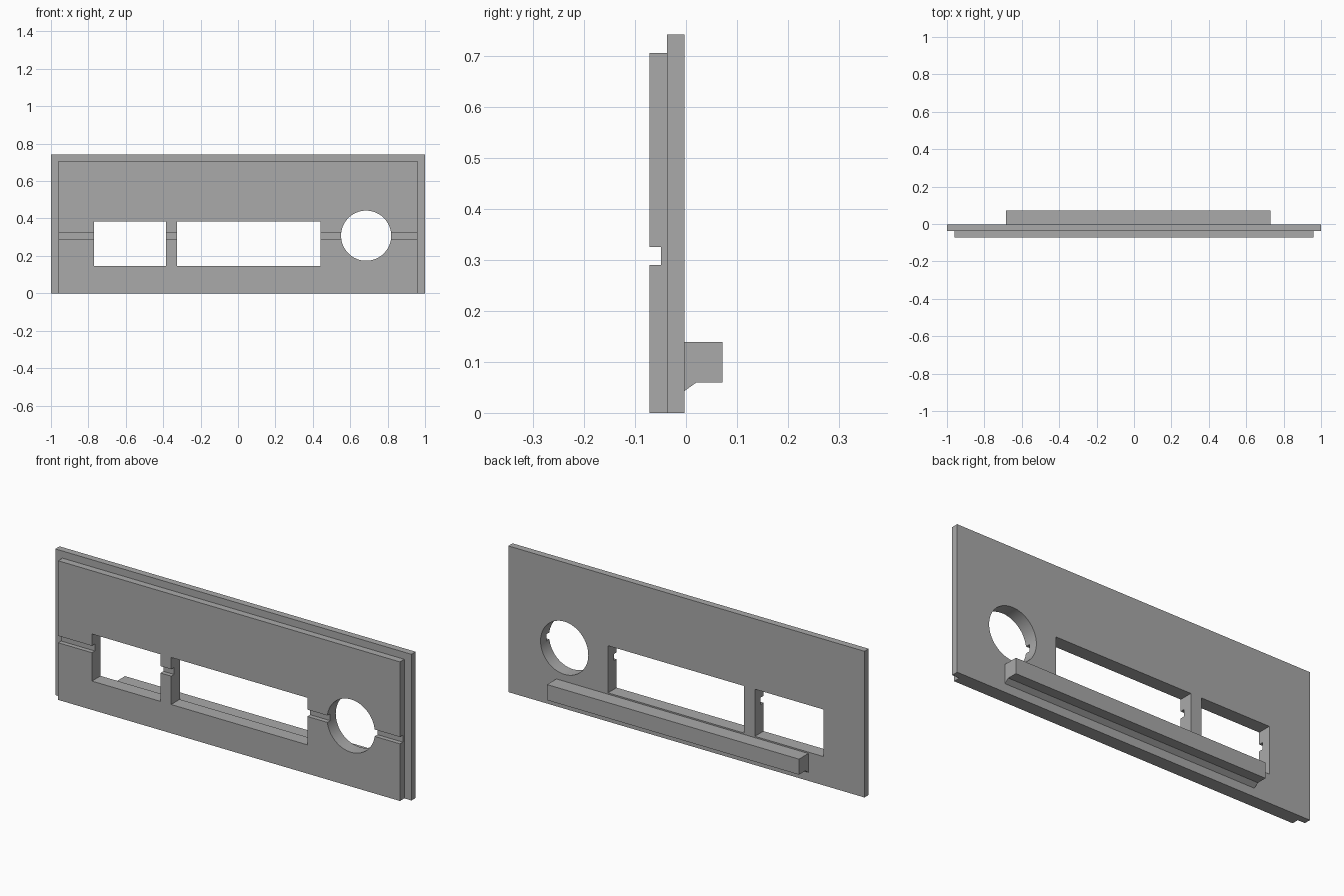
import bpy
import bmesh
import math

cube = bpy.data.objects.get("Cube")
if cube:
    bpy.data.objects.remove(cube, do_unlink=True)

# One plain grey for every part
grey = bpy.data.materials.new("plain grey")
grey.use_nodes = True
grey.diffuse_color = (0.4, 0.4, 0.4, 1)
grey.node_tree.nodes["Principled BSDF"].inputs["Base Color"].default_value = (0.4, 0.4, 0.4, 1)


def extrude_profile(name, points, axis, start, end):
    """Extrude a closed outline: (y, z) along x, or (x, z) along y."""
    def place(p, d):
        return (d, p[0], p[1]) if axis == "x" else (p[0], d, p[1])
    bm = bmesh.new()
    rings = [[bm.verts.new(place(p, d)) for p in points] for d in (start, end)]
    for ring in rings:
        bm.faces.new(ring)
    n = len(points)
    for i in range(n):
        j = (i + 1) % n
        bm.faces.new((rings[0][i], rings[0][j], rings[1][j], rings[1][i]))
    bmesh.ops.recalc_face_normals(bm, faces=bm.faces)
    mesh = bpy.data.meshes.new(name)
    bm.to_mesh(mesh)
    bm.free()
    mesh.materials.append(grey)
    obj = bpy.data.objects.new(name, mesh)
    bpy.context.collection.objects.link(obj)
    return obj


def rectangle(a0, a1, b0, b1):
    return [(a0, b0), (a1, b0), (a1, b1), (a0, b1)]


FRONT, GROOVE, STEP, BACK = -0.072, -0.049, -0.037, -0.003

# Rear flange plate and the smaller front panel with its horizontal groove
back_plate = extrude_profile("back_plate", rectangle(STEP, BACK, 0, 0.742), "x", -1, 1)
front_panel = extrude_profile("front_panel", [
    (STEP, 0), (FRONT, 0), (FRONT, 0.29), (GROOVE, 0.29),
    (GROOVE, 0.325), (FRONT, 0.325), (FRONT, 0.706), (STEP, 0.706)], "x", -0.96, 0.96)

# Window and dial openings through both plates
circle = [(0.685 + 0.134 * math.cos(math.tau * i / 64),
           0.308 + 0.134 * math.sin(math.tau * i / 64)) for i in range(64)]
openings = {
    "small_window": rectangle(-0.77, -0.385, 0.146, 0.385),
    "wide_window": rectangle(-0.325, 0.44, 0.146, 0.385),
    "dial_hole": circle,
}
cutters = [extrude_profile(name + "_cutter", outline, "y", -0.2, 0.2)
           for name, outline in openings.items()]
for plate in (back_plate, front_panel):
    bpy.context.view_layer.objects.active = plate
    for cutter in cutters:
        cut = plate.modifiers.new("opening", "BOOLEAN")
        cut.operation = "DIFFERENCE"
        cut.solver = "EXACT"
        cut.object = cutter
        bpy.ops.object.modifier_apply(modifier=cut.name)
for cutter in cutters:
    bpy.data.objects.remove(cutter, do_unlink=True)

# Smooth the round hole while keeping its rims sharp
bpy.ops.object.select_all(action="DESELECT")
for plate in (back_plate, front_panel):
    plate.select_set(True)
bpy.ops.object.shade_smooth_by_angle(angle=math.radians(30))

# Rear ledge with a sloped brace beneath it
extrude_profile("rear_ledge", [
    (BACK, 0.043), (0.021, 0.06), (0.072, 0.06), (0.072, 0.139), (BACK, 0.139)],
    "x", -0.685, 0.73)
